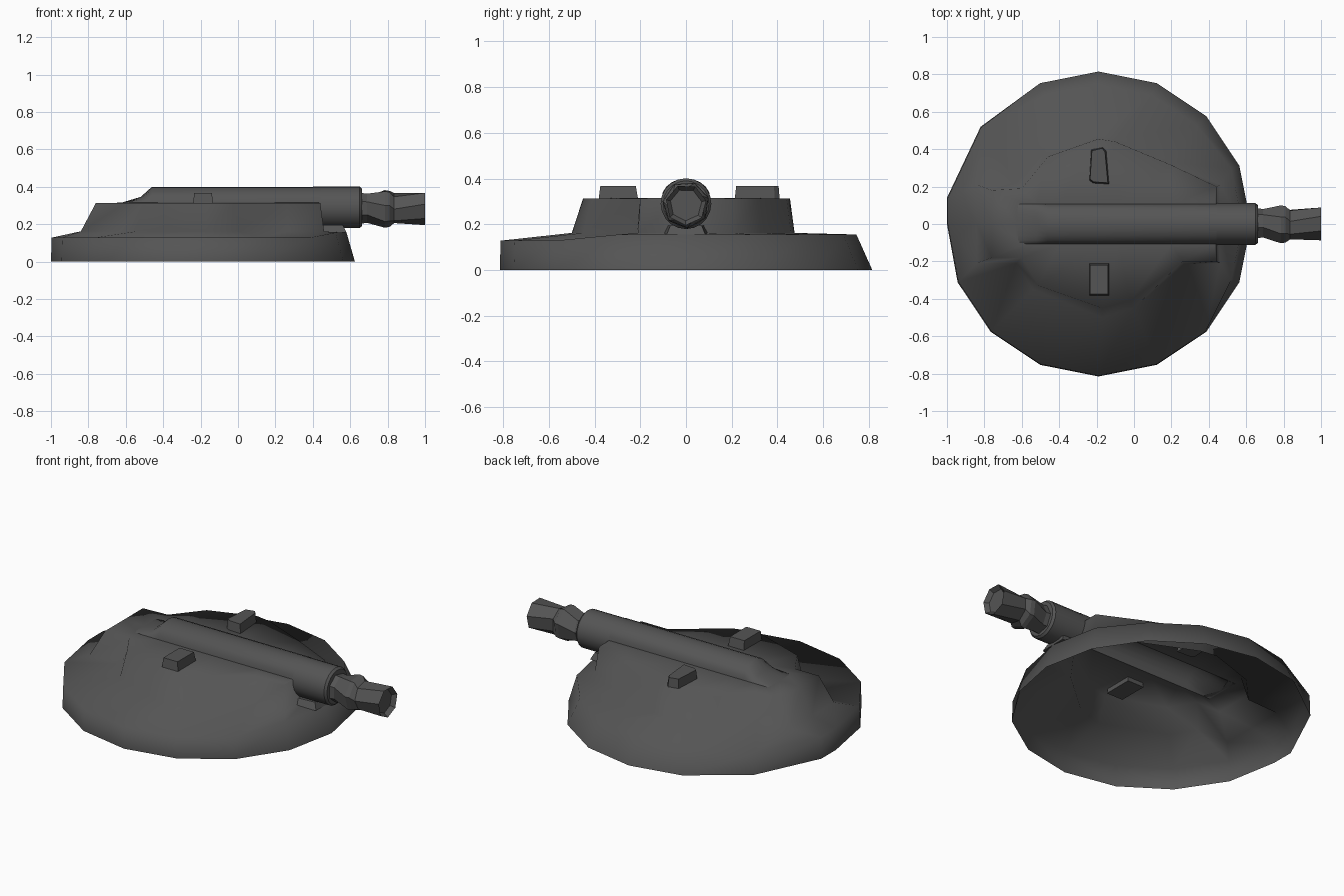
import bpy, bmesh
from math import sin, cos, pi, radians

if "Cube" in bpy.data.objects:
    bpy.data.objects.remove(bpy.data.objects["Cube"])

grey = bpy.data.materials.new("dark_grey")
grey.diffuse_color = (0.09, 0.09, 0.09, 1)
grey.use_nodes = True
grey.node_tree.nodes["Principled BSDF"].inputs["Base Color"].default_value = grey.diffuse_color


def loft(name, rings, closed=True, cap_start=False, cap_end=False, angle=35):
    """Skin a list of equal-length point rings into one object."""
    bm = bmesh.new()
    vs = [[bm.verts.new(p) for p in r] for r in rings]
    n = len(rings[0])
    for a, b in zip(vs, vs[1:]):
        for i in range(n if closed else n - 1):
            j = (i + 1) % n
            bm.faces.new((a[i], a[j], b[j], b[i]))
    if cap_start:
        bm.faces.new(vs[0])
    if cap_end:
        bm.faces.new(vs[-1])
    bmesh.ops.recalc_face_normals(bm, faces=bm.faces)
    # open shells: make sure the skin faces outward/up
    if not (cap_start or cap_end) and sum(f.normal.z * f.calc_area() for f in bm.faces) < 0:
        bmesh.ops.reverse_faces(bm, faces=bm.faces)
    me = bpy.data.meshes.new(name)
    bm.to_mesh(me)
    bm.free()
    ob = bpy.data.objects.new(name, me)
    bpy.context.collection.objects.link(ob)
    me.materials.append(grey)
    bpy.context.view_layer.objects.active = ob
    ob.select_set(True)
    bpy.ops.object.shade_smooth_by_angle(angle=radians(angle))
    ob.select_set(False)
    return ob


CX, R, AXIS = -0.19, 0.815, 0.29

# Hull: hollow 16-sided skirt, rising to the deck superstructure
skirt, rim = [], []
uneven = {6: (-.82, .52), 7: (-1, .14), 8: (-1, 0)}   # slightly irregular rear corner
for i in range(16):
    a = i * pi / 8
    x, y = uneven.get(i, (CX + R * cos(a), R * sin(a)))
    skirt.append((x, y, 0))
    sloped = i <= 5 or i == 15
    s = (0.945 if i in (0, 1, 15) else 0.915) if sloped else 0.995
    rim.append((CX + s * (x - CX), y * s, 0.155 if sloped else 0.128))

foot_xy = [(.46, 0), (.46, .21), (.2, .33), (-.09, .46), (-.19, .475), (-.48, .38),
           (-.63, .22), (-.84, .21), (-.84, 0), (-.84, -.21), (-.63, -.21),
           (-.54, -.35), (-.17, -.5), (0, -.45), (.27, -.215), (.46, -.21)]
top_xy = [(.44, 0), (.44, .2), (.2, .315), (-.1, .44), (-.19, .455), (-.46, .36),
          (-.6, .19), (-.76, .18), (-.76, 0), (-.76, -.18), (-.6, -.18),
          (-.51, -.33), (-.17, -.45), (-.02, -.41), (.26, -.2), (.44, -.2)]
slot_x = [.43, .43, .2, -.08, -.19, -.4, -.52, -.58, -.62]
slot_y = [0] + [.107] * 7 + [0]
slot = [(x, y, .315) for x, y in zip(slot_x, slot_y)]
slot += [(x, -y, z) for x, y, z in reversed(slot[1:8])]
loft("hull", [skirt, rim, [(x, y, .162) for x, y in foot_xy],
              [(x, y, .313) for x, y in top_xy], slot], angle=100)

# Barrel fairing: half-round cover over the deck slot
cover = []
for x, w, h in [(-.63, .107, 0), (-.52, .107, .033), (-.46, .107, .087), (.44, .107, .087)]:
    cover.append([(x, w * cos(k * pi / 10), .313 + h * sin(k * pi / 10)) for k in range(11)])
loft("barrel_fairing", cover, closed=False, angle=100)


def turned(name, profile, sides, z=AXIS, **kw):
    """Revolve an (x, radius, twist) profile about the barrel axis."""
    return loft(name, [[(x, r * cos(2 * pi * k / sides + t), z + r * sin(2 * pi * k / sides + t))
                        for k in range(sides)] for x, r, t in profile], **kw)


# Barrel sleeve and faceted, slightly twisted muzzle
turned("barrel_sleeve", [(.40, .111, 0), (.65, .111, 0), (.663, .1, 0)], 20, cap_end=True)
turned("muzzle", [(.65, .085, 0), (.69, .08, 0), (.785, .104, .3), (.81, .1, .3),
                  (.835, .082, .5), (1.0, .09, .2), (.975, .07, .2)],
       7, z=.285, cap_end=True, angle=20)


def block(name, base, top, z0, z1):
    loft(name, [[(x, y, z0) for x, y in base], [(x, y, z1) for x, y in top]],
         cap_start=True, cap_end=True, angle=20)


# Roof hatches
h1 = [(-.24, -.385), (-.13, -.385), (-.13, -.205), (-.24, -.205)]
h1t = [(-.235, -.375), (-.14, -.375), (-.14, -.22), (-.235, -.22)]
block("right_hatch", h1, h1t, .285, .368)
h2 = [(-.24, .23), (-.22, .215), (-.13, .21), (-.145, .39), (-.165, .412), (-.23, .40)]
h2t = [(-.235, .24), (-.215, .225), (-.14, .22), (-.155, .385), (-.17, .405), (-.225, .392)]
block("left_hatch", h2, h2t, .285, .368)

# Chin plate under the barrel
chin = [(.44, -.1), (.58, -.085), (.58, .085), (.44, .1)]
block("chin_plate", chin, [(x - .02, y * .8) for x, y in chin], .155, .195)
